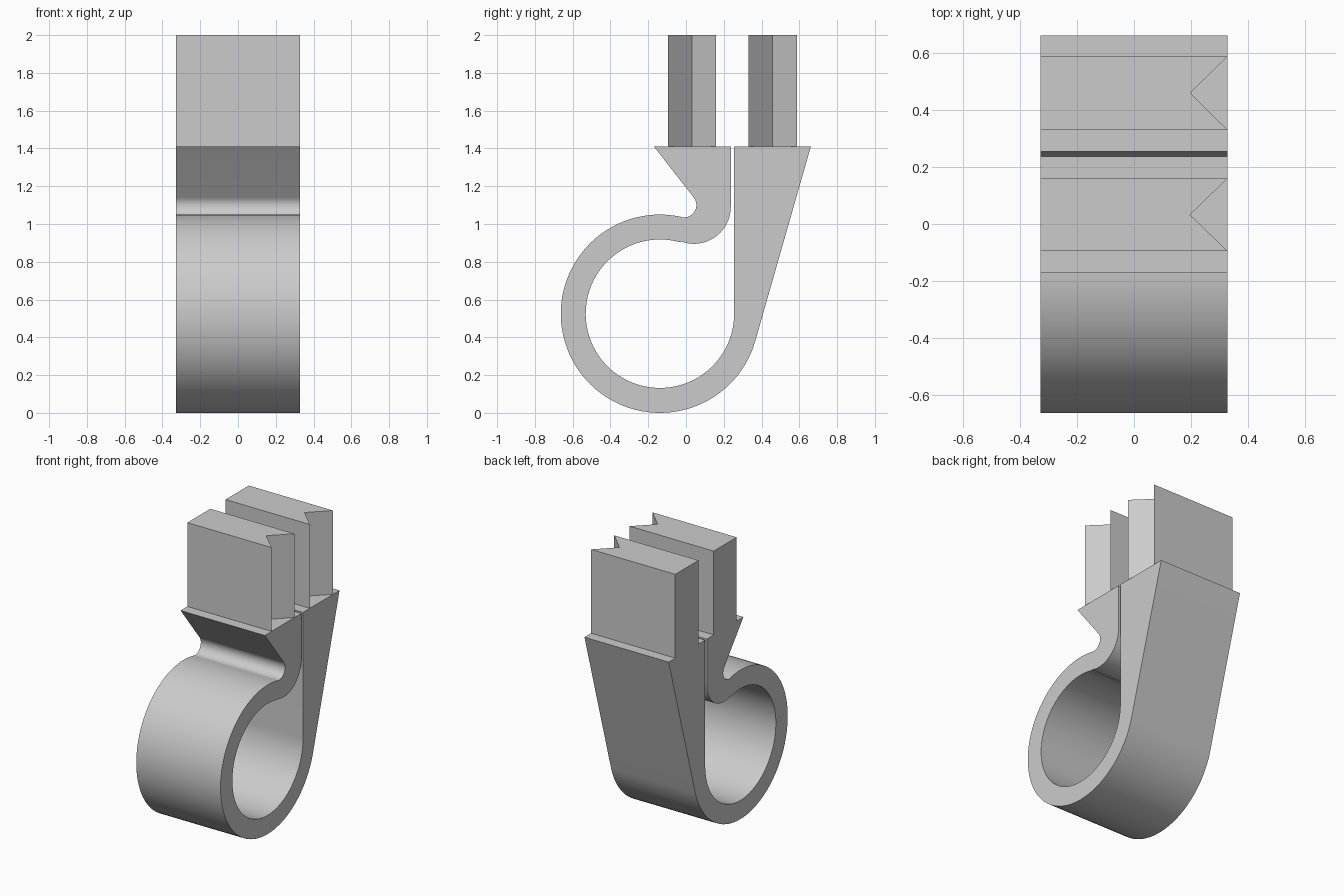
import bpy, bmesh, math

if "Cube" in bpy.data.objects:
    bpy.data.objects.remove(bpy.data.objects["Cube"])

HALF_W = 0.328    # half width along x
ARM_TOP = 1.41    # height where the clip arms end

grey = bpy.data.materials.new("plain grey")
grey.diffuse_color = (0.6, 0.6, 0.6, 1)
grey.use_nodes = True
grey.node_tree.nodes["Principled BSDF"].inputs["Base Color"].default_value = grey.diffuse_color


def arc(cy, cz, r, a0, a1, n):
    """Points on an arc, angles in degrees."""
    angles = [math.radians(a0 + (a1 - a0) * i / n) for i in range(n + 1)]
    return [(cy + r * math.cos(a), cz + r * math.sin(a)) for a in angles]


def prism(name, points, offset):
    """Extrude a closed 3D outline by an offset vector."""
    bm = bmesh.new()
    face = bm.faces.new([bm.verts.new(p) for p in points])
    ext = bmesh.ops.extrude_face_region(bm, geom=[face])
    verts = [g for g in ext["geom"] if isinstance(g, bmesh.types.BMVert)]
    bmesh.ops.translate(bm, verts=verts, vec=offset)
    bmesh.ops.recalc_face_normals(bm, faces=bm.faces)
    mesh = bpy.data.meshes.new(name)
    bm.to_mesh(mesh)
    bm.free()
    mesh.materials.append(grey)
    obj = bpy.data.objects.new(name, mesh)
    bpy.context.collection.objects.link(obj)
    return obj


# Ring clip: side outline (y, z) swept across the width
outline = [(0.255, ARM_TOP), (0.661, ARM_TOP)]            # top of rear arm
outline += arc(-0.138, 0.525, 0.525, -16, -282, 72)       # outer ring
outline += arc(-0.01, 1.10, 0.065, -105, 40, 16)          # notch under the front jaw
outline += [(-0.17, ARM_TOP), (0.237, ARM_TOP)]           # front jaw
outline += arc(0.042, 1.09, 0.195, 0, -110, 20)           # outer bend of the hook
outline += arc(-0.138, 0.525, 0.393, 74, 360, 72)         # inner ring
clip = prism("ring_clip", [(-HALF_W, y, z) for y, z in outline],
             (2 * HALF_W, 0, 0))
bpy.context.view_layer.objects.active = clip
clip.select_set(True)
bpy.ops.object.shade_smooth_by_angle(angle=math.radians(14))

# Two upright blocks with a V groove in the right end
for name, y0, y1 in (("front_block", -0.095, 0.16), ("rear_block", 0.33, 0.588)):
    plan = [(-HALF_W, y0), (HALF_W, y0), (0.197, (y0 + y1) / 2),
            (HALF_W, y1), (-HALF_W, y1)]
    prism(name, [(x, y, ARM_TOP) for x, y in plan], (0, 0, 2 - ARM_TOP))
